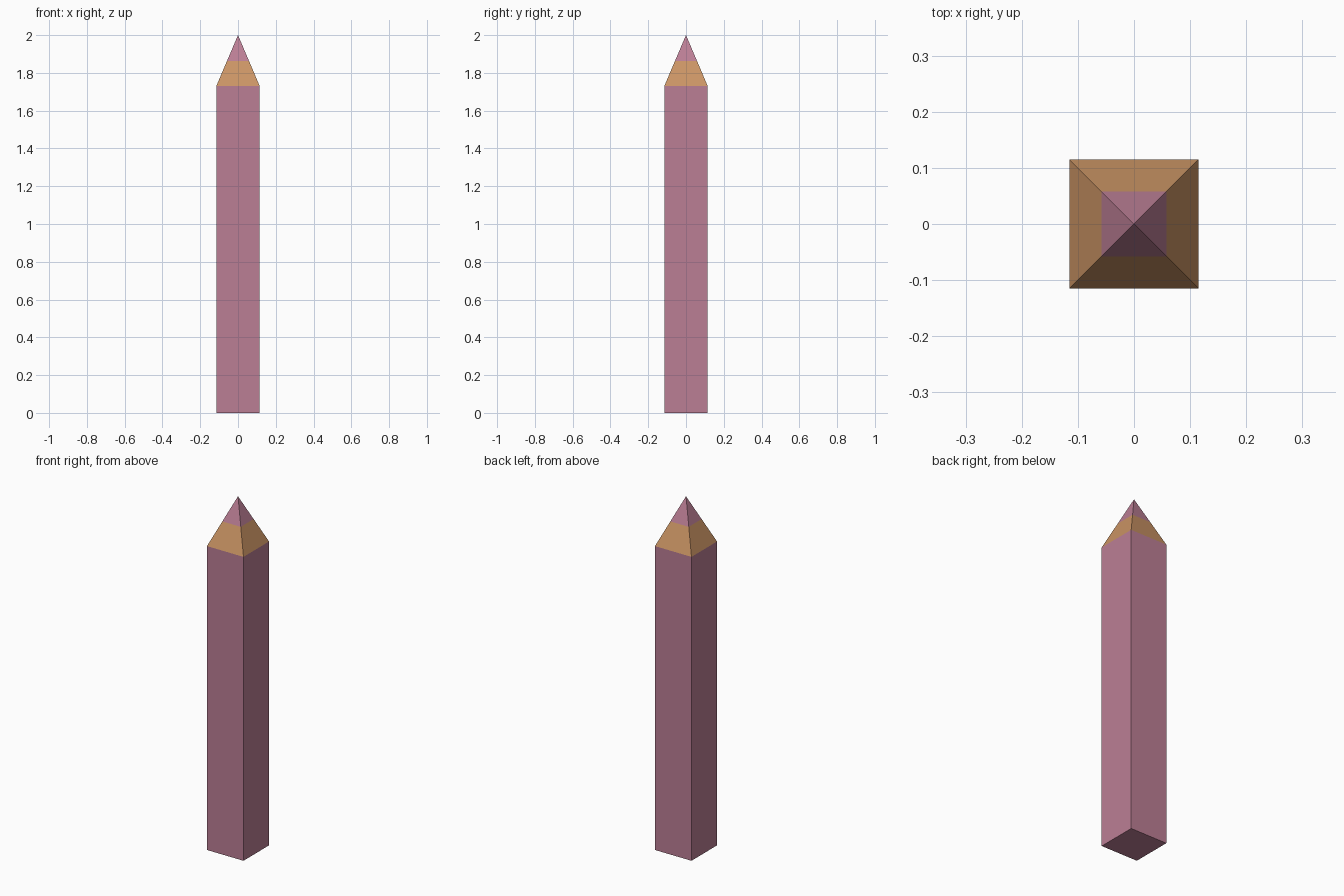
import bpy, bmesh

if "Cube" in bpy.data.objects:
    bpy.data.objects.remove(bpy.data.objects["Cube"])


def material(name, color):
    mat = bpy.data.materials.new(name)
    mat.diffuse_color = (*color, 1)
    mat.use_nodes = True
    mat.node_tree.nodes["Principled BSDF"].inputs["Base Color"].default_value = mat.diffuse_color
    return mat


def section(name, z0, half0, z1, half1, mat, cap_bottom=False):
    """Square tapered section; half1 = 0 closes it to a point."""
    bm = bmesh.new()

    def ring(z, h):
        if h == 0:
            return [bm.verts.new((0, 0, z))] * 4
        return [bm.verts.new((sx * h, sy * h, z))
                for sx, sy in ((-1, -1), (1, -1), (1, 1), (-1, 1))]

    low, high = ring(z0, half0), ring(z1, half1)
    for i in range(4):
        j = (i + 1) % 4
        side = [low[i], low[j], high[j]]
        if half1:
            side.append(high[i])
        bm.faces.new(side)
    if cap_bottom:
        bm.faces.new(low[::-1])
    mesh = bpy.data.meshes.new(name)
    bm.to_mesh(mesh)
    bm.free()
    mesh.materials.append(mat)
    obj = bpy.data.objects.new(name, mesh)
    bpy.context.collection.objects.link(obj)
    return obj


pink = material("pink_paint", (0.50, 0.21, 0.30))
wood = material("bare_wood", (0.60, 0.30, 0.13))

# Painted square shaft, sharpened wood collar and coloured lead point
section("pencil_shaft", 0, 0.115, 1.73, 0.115, pink, cap_bottom=True)
section("wood_collar", 1.73, 0.115, 1.864, 0.058, wood)
section("lead_point", 1.864, 0.058, 2.0, 0, pink)
